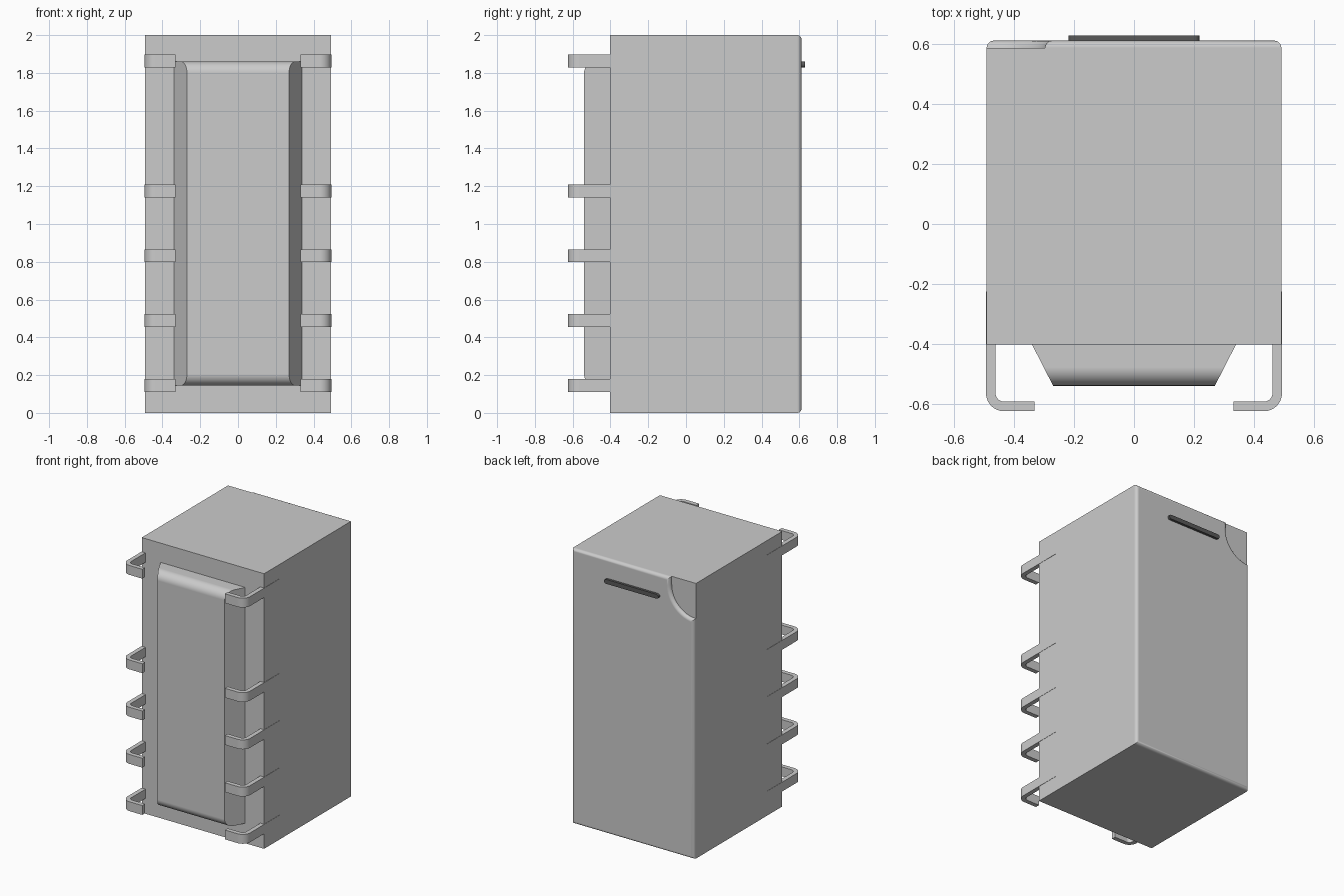
import bpy, bmesh, math
from mathutils import Vector

if "Cube" in bpy.data.objects:
    bpy.data.objects.remove(bpy.data.objects["Cube"])

W, H = 0.492, 2.0                            # half width and height of housing
FRONT, SHOULDER, BACK = -0.403, 0.588, 0.612


def finish(name, bm, color=None):
    bmesh.ops.recalc_face_normals(bm, faces=bm.faces)
    mesh = bpy.data.meshes.new(name)
    bm.to_mesh(mesh)
    bm.free()
    ob = bpy.data.objects.new(name, mesh)
    bpy.context.collection.objects.link(ob)
    if color:
        mat = bpy.data.materials.get(color[0]) or bpy.data.materials.new(color[0])
        mat.diffuse_color = color[1]
        mat.use_nodes = True
        mat.node_tree.nodes["Principled BSDF"].inputs["Base Color"].default_value = mat.diffuse_color
        mesh.materials.append(mat)
    bpy.ops.object.select_all(action='DESELECT')
    bpy.context.view_layer.objects.active = ob
    ob.select_set(True)
    bpy.ops.object.shade_smooth_by_angle(angle=math.radians(30))
    ob.modifiers.new("flat_normals", 'WEIGHTED_NORMAL').keep_sharp = True
    return ob


def arc(cx, cy, r, a0, a1, n=8):
    angles = [math.radians(a0 + (a1 - a0) * i / n) for i in range(n + 1)]
    return [(cx + r * math.cos(a), cy + r * math.sin(a)) for a in angles]


def inset(pts, d):
    """Offset a counter-clockwise outline inwards by d with mitred corners."""
    out = []
    for i, p in enumerate(pts):
        p, a, b = Vector(p), Vector(pts[i - 1]), Vector(pts[(i + 1) % len(pts)])
        e, f = (p - a).normalized(), (b - p).normalized()
        n1, n2 = Vector((-e.y, e.x)), Vector((-f.y, f.x))
        out.append(p + (n1 + n2) * d / (1 + n1.dot(n2)))
    return out


def bridge(bm, r0, r1):
    n = len(r0)
    for i in range(n):
        j = (i + 1) % n
        bm.faces.new((r0[i], r0[j], r1[j], r1[i]))


def prism(bm, lower, upper):
    """Closed solid between two matching rings of 3D points."""
    r0 = [bm.verts.new(p) for p in lower]
    r1 = [bm.verts.new(p) for p in upper]
    bm.faces.new(r0)
    bm.faces.new(r1)
    bridge(bm, r0, r1)


# Housing: box with a rounded back rim and a shallow notch in one back corner
bm = bmesh.new()
r = 0.195
notch = [(-W + r, H)] + arc(-W, 1.94, r, 0, -90, 12)
outline = [(-W, 0), (W, 0), (W, H)] + notch
fa, fb, fc, fd = [bm.verts.new((x, FRONT, z)) for x, z in outline[:3] + [(-W, H)]]
ring = [bm.verts.new((x, SHOULDER, z)) for x, z in outline]
d = bm.verts.new((-W, SHOULDER, H))
a, b, c, p0, pn = ring[0], ring[1], ring[2], ring[3], ring[-1]
for face in ((fa, fb, fc, fd), (fa, fb, b, a), (fb, fc, c, b),
             (fc, fd, d, p0, c), (fd, fa, a, pn, d), ring[3:] + [d]):
    bm.faces.new(face)
rad, steps = BACK - SHOULDER, 5
for k in range(1, steps + 1):
    t = math.pi / 2 * k / steps
    y = SHOULDER + rad * math.sin(t)
    nxt = [bm.verts.new((p.x, y, p.y)) for p in inset(outline, rad * (1 - math.cos(t)))]
    bridge(bm, ring, nxt)
    ring = nxt
bm.faces.new(ring)
finish("housing", bm)

# Base block between the pins: sloped sides, rounded ends
bm = bmesh.new()
y1, z0, z1, rr = -0.54, 0.145, 1.86, 0.062
profile = [(FRONT, z0)] + arc(y1 + rr, z0 + rr, rr, 270, 180) \
    + arc(y1 + rr, z1 - rr, rr, 180, 90) + [(FRONT, z1)]


def half(y):
    return 0.34 - 0.07 * (FRONT - y) / (FRONT - y1)


prism(bm, [(-half(y), y, z) for y, z in profile], [(half(y), y, z) for y, z in profile])
finish("base_block", bm)

# Marker bar on the back
bm = bmesh.new()
slot = arc(0.203, 1.844, 0.016, -90, 90) + arc(-0.203, 1.844, 0.016, 90, 270)
prism(bm, [(x, 0.605, z) for x, z in slot], [(x, 0.63, z) for x, z in slot])
finish("marker_bar", bm, ("dark", (0.1, 0.1, 0.1, 1)))

# Bent pins: two mirrored rows of five, with one position skipped
OUT, T, TIP, END = 0.494, 0.032, -0.625, 0.332
pin = [(OUT, -0.225)] + arc(OUT - 0.06, TIP + 0.06, 0.06, 0, -90) \
    + [(END, TIP), (END, TIP + T)] \
    + arc(OUT - 0.06, TIP + 0.06, 0.06 - T, -90, 0) + [(OUT - T, -0.225)]
for side, s in (("left", -1), ("right", 1)):
    for i in (0, 1, 2, 3, 5):
        z = 0.145 + 0.3435 * i
        bm = bmesh.new()
        prism(bm, [(s * x, y, z - 0.034) for x, y in pin],
              [(s * x, y, z + 0.034) for x, y in pin])
        finish(f"pin_{side}_{i + 1}", bm, ("metal", (0.78, 0.78, 0.78, 1)))
